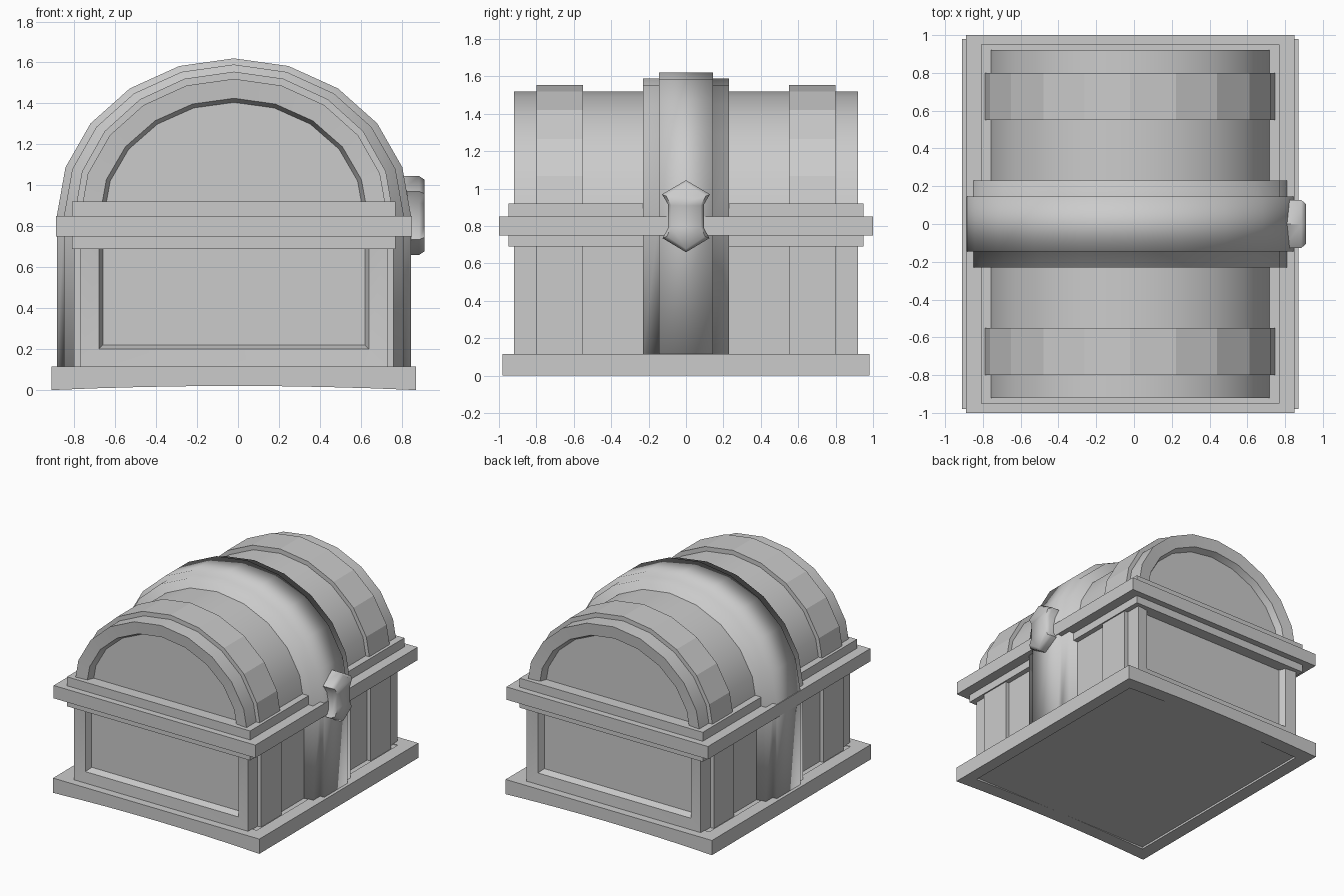
import bpy, bmesh
from math import sin, cos, pi, radians

if "Cube" in bpy.data.objects:
    bpy.data.objects.remove(bpy.data.objects["Cube"])

CX = -0.02   # chest centre; the lock on +x balances the bounds
SPRING = 0.85  # height where the lid arch begins


def loft(name, rings, smooth=0):
    """Skin equal-length closed loops of 3D points and cap both ends.
    smooth is the shading angle in degrees, 0 for flat."""
    bm = bmesh.new()
    loops = [[bm.verts.new(p) for p in r] for r in rings]
    n = len(loops[0])
    for a, b in zip(loops, loops[1:]):
        for i in range(n):
            j = (i + 1) % n
            bm.faces.new((a[i], a[j], b[j], b[i]))
    bm.faces.new(loops[0])
    bm.faces.new(loops[-1])
    bmesh.ops.recalc_face_normals(bm, faces=bm.faces)
    me = bpy.data.meshes.new(name)
    bm.to_mesh(me)
    bm.free()
    ob = bpy.data.objects.new(name, me)
    bpy.context.collection.objects.link(ob)
    if smooth:
        bpy.ops.object.select_all(action='DESELECT')
        ob.select_set(True)
        bpy.context.view_layer.objects.active = ob
        bpy.ops.object.shade_smooth_by_angle(angle=radians(smooth))
    return ob


def at_y(profile, y):
    return [(CX + x, y, z) for x, z in profile]


def rect(hx, z0, z1):
    return [(hx, z0), (hx, z1), (-hx, z1), (-hx, z0)]


def prism(name, profile, y0, y1):
    return loft(name, [at_y(profile, y0), at_y(profile, y1)])


def box(name, hx, hy, z0, z1):
    return prism(name, rect(hx, z0, z1), -hy, hy)


def arch(rx, rz):
    return [(rx * cos(i * pi / 10), SPRING + rz * sin(i * pi / 10)) for i in range(11)]


def hoop(rx, rz):
    """Up one side, over the lid and down the other."""
    return [(rx, 0.1)] + arch(rx, rz) + [(-rx, 0.1)]


def panelled(name, outer, lip, inner):
    """Prism with a nearly flat frame on each end, rolling in to a sunken panel."""
    steps = [(inner, 0.86), (lip, 0.91), (outer, 0.92)]
    rings = [at_y(p, -y) for p, y in steps] + [at_y(p, y) for p, y in reversed(steps)]
    return loft(name, rings, 52)


# Plinth frame: bowed end rails, straight side rails, and a bottom panel
bow = [(0.89 * t, 0.02 * (1 - t * t)) for t in (-1, -.75, -.5, -.25, 0, .25, .5, .75, 1)]
rail = bow + [(0.89, 0.115), (-0.89, 0.115)]
prism("front_plinth_rail", rail, -0.98, -0.87)
prism("back_plinth_rail", rail, 0.87, 0.98)
for s, name in ((-1, "left_plinth_rail"), (1, "right_plinth_rail")):
    prism(name, [(s * x, z) for x, z in ((0.79, 0.004), (0.89, 0), (0.89, 0.115), (0.79, 0.115))],
          -0.87, 0.87)
box("bottom_panel", 0.80, 0.88, 0.02, 0.11)

# Chest body and barrel lid, both with sunken end panels
panelled("chest_body", rect(0.75, 0.1, 0.8), rect(0.66, 0.2, 0.72), rect(0.64, 0.22, 0.7))
panelled("lid", arch(0.75, 0.67), arch(0.655, 0.575), arch(0.635, 0.555))

# Rim where lid meets body, with a step below and above
box("lower_step", 0.79, 0.95, 0.69, 0.76)
box("rim", 0.87, 1.0, 0.75, 0.85)
box("upper_step", 0.79, 0.95, 0.84, 0.92)

# Side straps
for name, y0 in (("front_strap", -0.80), ("back_strap", 0.55)):
    prism(name, hoop(0.78, 0.705), y0, y0 + 0.25)

# Centre band with a raised middle, softly shaded
wide, raised = hoop(0.83, 0.74), hoop(0.865, 0.77)
loft("centre_band", [at_y(p, y) for p, y in (
    (wide, -0.23), (wide, -0.145), (raised, -0.145),
    (raised, 0.145), (wide, 0.145), (wide, 0.23))], 100)

# Waisted lock plate with a chamfered face
half = [(0, 1.045), (0.128, 0.97), (0.096, 0.915), (0.096, 0.79), (0.125, 0.735), (0, 0.66)]
outline = half + [(-y, z) for y, z in half[-2:0:-1]]


def lock_ring(x, s):
    return [(x, y * s, 0.852 + (z - 0.852) * (1 + s) / 2) for y, z in outline]


loft("lock_plate", [lock_ring(0.79, 1), lock_ring(0.885, 1), lock_ring(0.91, 0.82)], 60)
